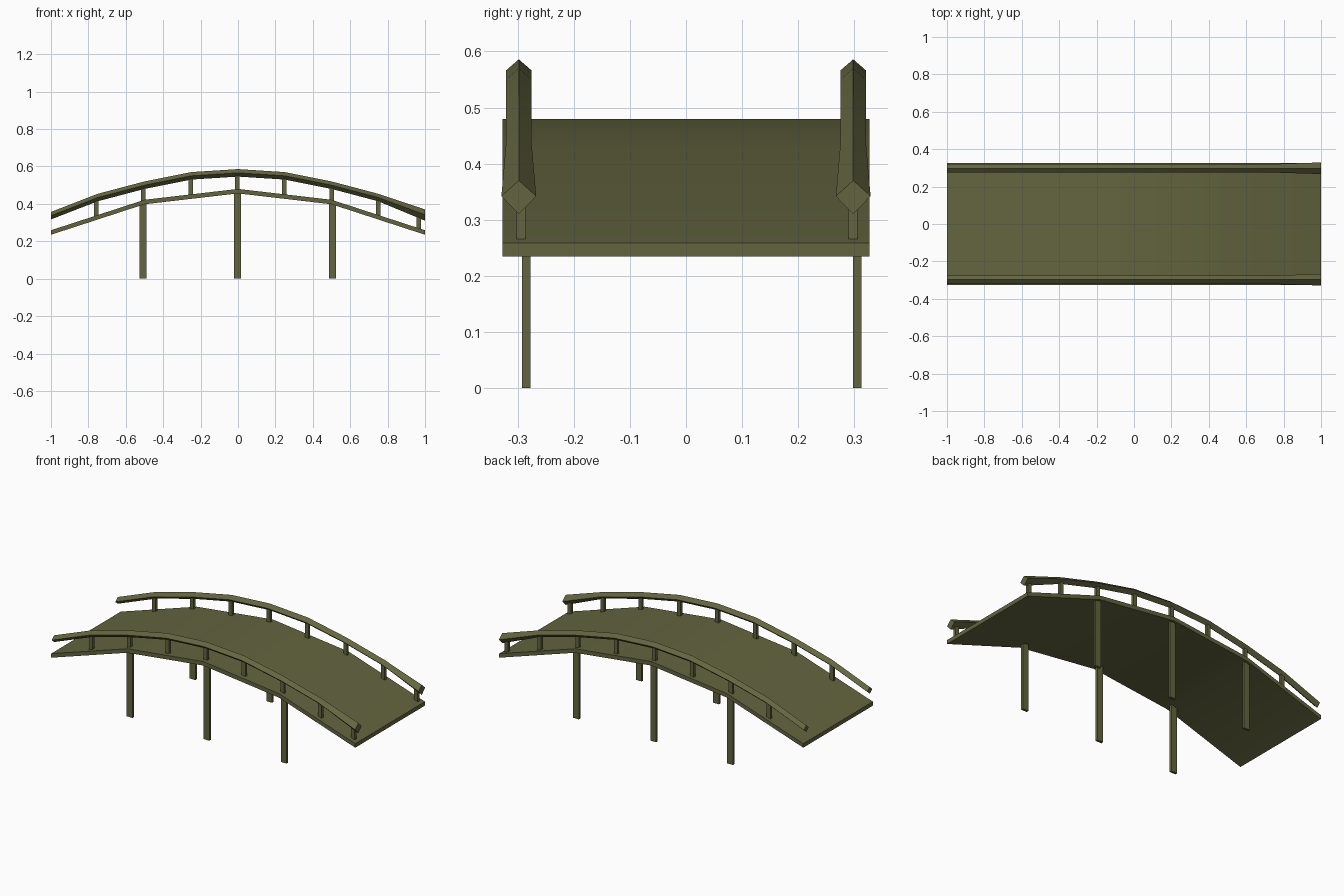
import bpy, bmesh, math

if "Cube" in bpy.data.objects:
    bpy.data.objects.remove(bpy.data.objects["Cube"])

olive = bpy.data.materials.new("olive wood")
olive.diffuse_color = (0.125, 0.130, 0.050, 1)
olive.use_nodes = True
olive.node_tree.nodes["Principled BSDF"].inputs["Base Color"].default_value = olive.diffuse_color

DECK = [(-1, 0.247), (-0.5, 0.41), (0, 0.468), (0.5, 0.41), (1, 0.247)]
RAIL = [(-1, 0.337), (-0.75, 0.434), (-0.5, 0.5), (-0.25, 0.55), (0, 0.566),
        (0.25, 0.55), (0.5, 0.5), (0.75, 0.434), (1, 0.342)]


def height(path, x):
    for (x0, z0), (x1, z1) in zip(path, path[1:]):
        if x0 <= x <= x1:
            return z0 + (z1 - z0) * (x - x0) / (x1 - x0)


def loft(name, rings, smooth=None):
    """Skin a row of equal cross-sections and close both ends."""
    bm = bmesh.new()
    rows = [[bm.verts.new(p) for p in r] for r in rings]
    n = len(rows[0])
    for a, b in zip(rows, rows[1:]):
        for i in range(n):
            j = (i + 1) % n
            bm.faces.new((a[i], a[j], b[j], b[i]))
    bm.faces.new(rows[0])
    bm.faces.new(rows[-1])
    bmesh.ops.recalc_face_normals(bm, faces=bm.faces[:])
    me = bpy.data.meshes.new(name)
    bm.to_mesh(me)
    bm.free()
    me.materials.append(olive)
    ob = bpy.data.objects.new(name, me)
    bpy.context.collection.objects.link(ob)
    if smooth:
        bpy.ops.object.select_all(action='DESELECT')
        ob.select_set(True)
        bpy.context.view_layer.objects.active = ob
        bpy.ops.object.shade_smooth_by_angle(angle=math.radians(smooth))
    return ob


def upright(name, x, y, sx, sy, z0, z1):
    ring = [(x + a * sx / 2, y + b * sy / 2)
            for a, b in ((-1, -1), (1, -1), (1, 1), (-1, 1))]
    loft(name, [[(px, py, z) for px, py in ring] for z in (z0, z1)])


# Arched deck slab
loft("deck", [[(x, s * 0.327, z + t) for s, t in
               ((-1, -0.012), (1, -0.012), (1, 0.012), (-1, 0.012))]
              for x, z in DECK], 35)

for side, label in ((-1, "front"), (1, "back")):
    y = side * 0.298
    # Diamond-section handrail, flared at the right end
    rings = []
    for x, z in RAIL:
        w, t, b = (0.031, 0.028, 0.032) if x == 1 else (0.023, 0.02, 0.02)
        rings.append([(x, y - w, z), (x, y, z + t), (x, y + w, z), (x, y, z - b)])
    loft(label + "_handrail", rings, 35)

    # Short posts between deck and handrail
    for x in (-0.757, -0.507, -0.253, -0.003, 0.248, 0.502, 0.75, 0.967):
        upright(label + "_rail_post", x, y + (0.004 if side < 0 else 0),
                0.024, 0.016, height(DECK, x), height(RAIL, x))

    # Legs down to the ground
    for x in (-0.508, -0.003, 0.505):
        upright(label + "_leg", x, -0.285 if side < 0 else 0.305,
                0.038, 0.015, 0, height(DECK, x))
